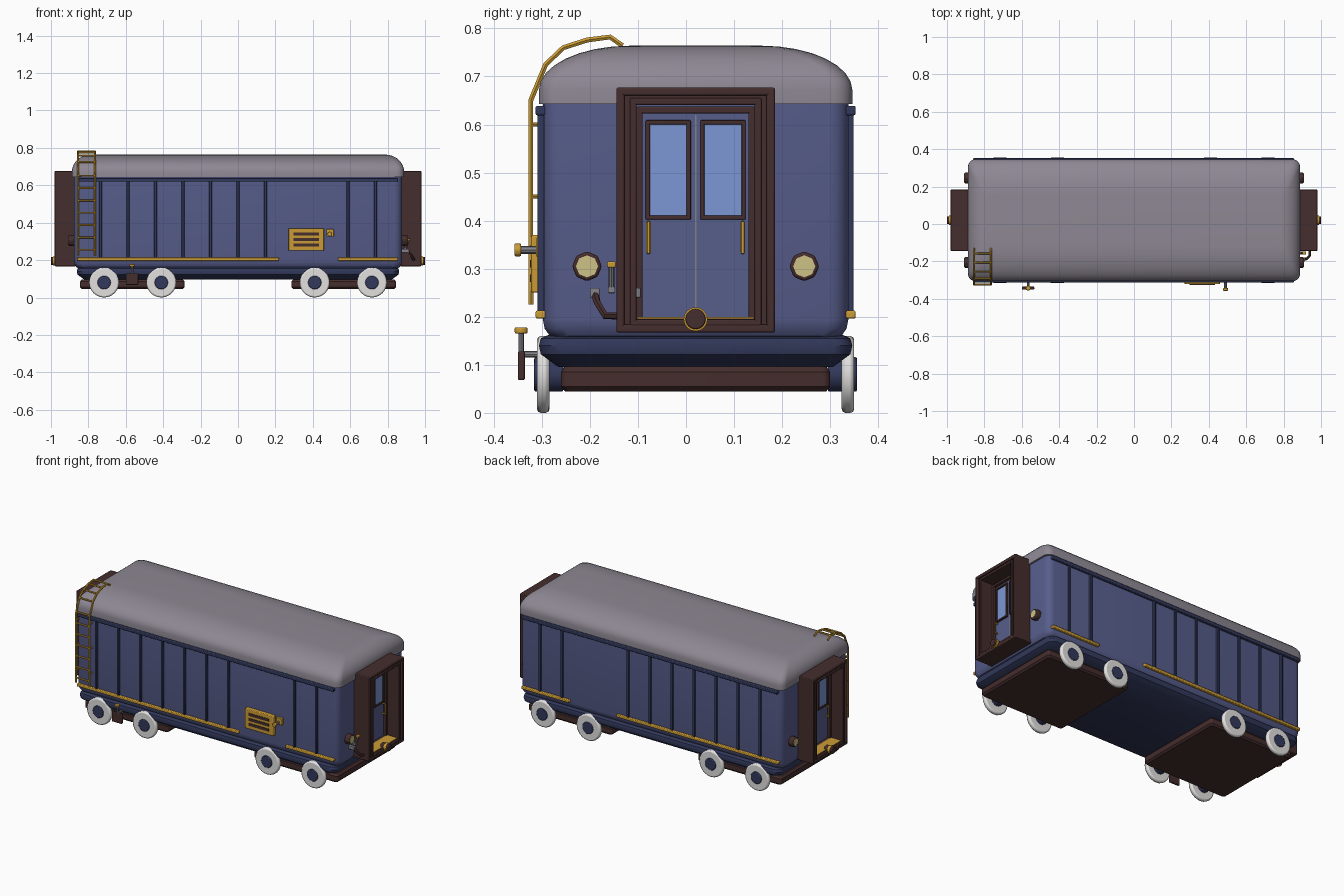
import bpy, bmesh, math
from mathutils import Vector, Matrix

if "Cube" in bpy.data.objects:
    bpy.data.objects.remove(bpy.data.objects["Cube"], do_unlink=True)

CY = 0.02          # centre line of the carriage
made = []


def material(name, *rgb):
    m = bpy.data.materials.new(name)
    m.use_nodes = True
    m.diffuse_color = (*rgb, 1)
    m.node_tree.nodes["Principled BSDF"].inputs["Base Color"].default_value = (*rgb, 1)
    return m


BLUE = material("body blue", 0.095, 0.11, 0.26)
DARK = material("dark blue", 0.032, 0.04, 0.105)
ROOF = material("roof grey", 0.27, 0.245, 0.29)
BROWN = material("dark brown", 0.06, 0.026, 0.026)
GOLD = material("golden yellow", 0.60, 0.33, 0.035)
WHITE = material("wheel white", 0.76, 0.75, 0.74)
CREAM = material("lamp cream", 0.62, 0.54, 0.24)
GLASS = material("window blue", 0.20, 0.31, 0.66)
STEEL = material("steel grey", 0.22, 0.22, 0.25)


def finish(name, bm, mat, bevel=0):
    bmesh.ops.recalc_face_normals(bm, faces=bm.faces)
    me = bpy.data.meshes.new(name)
    bm.to_mesh(me)
    bm.free()
    me.materials.append(mat)
    ob = bpy.data.objects.new(name, me)
    bpy.context.collection.objects.link(ob)
    if bevel:
        mod = ob.modifiers.new("soft edges", "BEVEL")
        mod.width, mod.segments, mod.limit_method = bevel, 2, "ANGLE"
    made.append(ob)
    return ob


def box(name, mat, x, y, z, bevel=0):
    """Box from (low, high) ranges."""
    bm = bmesh.new()
    bmesh.ops.create_cube(bm, size=1)
    for v in bm.verts:
        v.co = [(r[0] + r[1]) / 2 + c * abs(r[1] - r[0]) for r, c in zip((x, y, z), v.co)]
    return finish(name, bm, mat, bevel)


def rod(name, mat, a, b, r, sides=16, bevel=0):
    """Cylinder from point a to point b."""
    a, b = Vector(a), Vector(b)
    bm = bmesh.new()
    turn = (b - a).to_track_quat("Z", "Y").to_matrix().to_4x4()
    bmesh.ops.create_cone(bm, cap_ends=True, segments=sides, radius1=r, radius2=r,
                          depth=(b - a).length, matrix=Matrix.Translation((a + b) / 2) @ turn)
    return finish(name, bm, mat, bevel)


def loft(name, mat, rings, r=0.04, x=0):
    """Stack of rounded rectangles given as (half x, half y, z)."""
    bm = bmesh.new()
    loops = []
    for hx, hy, z in rings:
        loop = []
        for q, (sx, sy) in enumerate(((1, 1), (-1, 1), (-1, -1), (1, -1))):
            for k in range(5):
                t = math.pi / 2 * (q + k / 4)
                loop.append(bm.verts.new((x + sx * (hx - r) + r * math.cos(t),
                                          CY + sy * (hy - r) + r * math.sin(t), z)))
        loops.append(loop)
    for lo, hi in zip(loops, loops[1:]):
        for i in range(len(lo)):
            j = (i + 1) % len(lo)
            bm.faces.new((lo[i], lo[j], hi[j], hi[i]))
    bm.faces.new(loops[0])
    bm.faces.new(loops[-1])
    return finish(name, bm, mat)


def tube(name, mat, points, r):
    cu = bpy.data.curves.new(name + " path", "CURVE")
    cu.dimensions, cu.bevel_depth, cu.bevel_resolution, cu.use_fill_caps = "3D", r, 1, True
    sp = cu.splines.new("POLY")
    sp.points.add(len(points) - 1)
    for p, co in zip(sp.points, points):
        p.co = (*co, 1)
    tmp = bpy.data.objects.new("tmp", cu)
    bpy.context.collection.objects.link(tmp)
    bm = bmesh.new()
    me = tmp.to_mesh()
    bm.from_mesh(me)
    bpy.data.objects.remove(tmp, do_unlink=True)
    return finish(name, bm, mat)


def frame(name, mat, x, y, z, w, bevel=0):
    """Rectangular ring in the YZ plane, thick along x."""
    box(name + "_low_side", mat, x, (y[0], y[0] + w), z, bevel)
    box(name + "_high_side", mat, x, (y[1] - w, y[1]), z, bevel)
    box(name + "_top", mat, x, y, (z[1] - w, z[1]), bevel)
    box(name + "_bottom", mat, x, y, (z[0], z[0] + w), bevel)


# Body, chassis and roof
loft("body", BLUE, [(0.845, 0.288, 0.155), (0.862, 0.303, 0.16), (0.873, 0.314, 0.175),
                    (0.877, 0.318, 0.195), (0.877, 0.318, 0.66)])
loft("chassis", DARK, [(0.84, 0.30, 0.165), (0.858, 0.322, 0.155), (0.862, 0.326, 0.14),
                       (0.858, 0.322, 0.122), (0.82, 0.285, 0.095)])
arc = [math.pi / 2 * k / 8 for k in range(9)]
loft("roof", ROOF, [(0.888, 0.326, 0.643)] +
     [(0.888 - 0.10 * (1 - math.cos(t)), 0.326 - 0.19 * (1 - math.cos(t)),
       0.672 + 0.092 * math.sin(t)) for t in arc])

# Side trim, the same on both sides
for s in (-1, 1):
    def side(a, b):
        return sorted((CY + s * a, CY + s * b))
    for i in (-5, -4, -3, -2, -1, 0, 1, 4, 5):
        box("side_rib", DARK, (i * 0.147 - 0.007, i * 0.147 + 0.007), side(0.31, 0.329), (0.21, 0.625), 0.003)
    box("eaves_beam", DARK, (-0.855, 0.855), side(0.31, 0.333), (0.619, 0.639), 0.004)
    for a, b in ((-0.86, 0.22), (0.535, 0.855)):
        box("side_rail", GOLD, (a, b), side(0.31, 0.333), (0.196, 0.213), 0.004)
    # Wheels
    for x in (-0.716, -0.41, 0.41, 0.716):
        rod("wheel", WHITE, (x, CY + s * 0.304, 0.08), (x, CY + s * 0.33, 0.08), 0.08, 24, 0.008)
        rod("wheel_hub", DARK, (x, CY + s * 0.275, 0.08), (x, CY + s * 0.336, 0.08), 0.036, 16, 0.004)

# Bogies
for x in (-0.565, 0.565):
    loft("bogie", BROWN, [(0.27, 0.272, 0.045), (0.28, 0.28, 0.055), (0.28, 0.28, 0.085),
                          (0.27, 0.272, 0.097)], 0.015, x)

# Gangways, doors and lamps at both ends
for s in (-1, 1):
    def out(a, b):
        return sorted((s * a, s * b))

    def wide(h):
        return (CY - h, CY + h)
    frame("gangway", BROWN, out(0.865, 0.98), wide(0.165), (0.167, 0.677), 0.017, 0.004)
    frame("gangway_fold", BROWN, out(0.87, 0.968), wide(0.149), (0.183, 0.661), 0.013)
    frame("gangway_lining", BROWN, out(0.87, 0.978), wide(0.137), (0.18, 0.655), 0.014, 0.003)
    frame("door_frame", BROWN, out(0.87, 0.90), wide(0.124), (0.185, 0.637), 0.014, 0.003)
    box("gangway_floor", GOLD, out(0.87, 0.965), wide(0.122), (0.185, 0.199))
    box("door_panel", BLUE, out(0.87, 0.882), wide(0.112), (0.195, 0.625))
    box("door_seam", STEEL, out(0.88, 0.884), wide(0.0015), (0.198, 0.62))
    for t in (-1, 1):
        yc = CY + t * 0.057
        box("door_window", GLASS, out(0.88, 0.885), (yc - 0.04, yc + 0.04), (0.41, 0.602))
        frame("window_frame", BROWN, out(0.88, 0.893), (yc - 0.047, yc + 0.047), (0.402, 0.609), 0.009, 0.002)
        yh = CY + t * 0.098
        tube("door_handle", GOLD, [(s * 0.88, yh, 0.335), (s * 0.9, yh, 0.335),
                                   (s * 0.9, yh, 0.395), (s * 0.88, yh, 0.395)], 0.005)
        yl = CY + t * 0.226
        rod("lamp_housing", BROWN, (s * 0.87, yl, 0.305), (s * 0.905, yl, 0.305), 0.031, 8, 0.005)
        rod("lamp_lens", CREAM, (s * 0.89, yl, 0.305), (s * 0.908, yl, 0.305), 0.023, 8)
    rod("coupler_ring", GOLD, (s * 0.975, CY, 0.195), (s * 0.99, CY, 0.195), 0.025, 16)
    rod("coupler", BROWN, (s * 0.95, CY, 0.195), (s, CY, 0.195), 0.021, 16, 0.003)

# Brake hose and lever on the right-hand end
tube("brake_hose", BROWN, [(0.905, -0.19, 0.25), (0.925, -0.185, 0.23), (0.94, -0.168, 0.202),
                           (0.94, -0.135, 0.202), (0.925, -0.115, 0.22), (0.905, -0.107, 0.25)], 0.008)
for y in (-0.19, -0.105):
    box("hose_connector", STEEL, (0.87, 0.915), (y - 0.01, y + 0.01), (0.24, 0.26), 0.002)
rod("end_lever", STEEL, (0.89, -0.155, 0.25), (0.91, -0.155, 0.305), 0.006, 8)
box("end_lever_grip", GOLD, (0.9, 0.92), (-0.164, -0.146), (0.302, 0.315), 0.003)
box("end_lever_base", STEEL, (0.87, 0.9), (-0.162, -0.148), (0.25, 0.262))

# Ladder curling over the roof
path = [(-0.323, 0.225), (-0.323, 0.65), (-0.292, 0.725), (-0.255, 0.76), (-0.205, 0.776),
        (-0.158, 0.782), (-0.132, 0.764)]
for x in (-0.855, -0.765):
    tube("ladder_rail", GOLD, [(x, y, z) for y, z in path], 0.006)
    for z in (0.3, 0.45, 0.6):
        rod("ladder_bracket", GOLD, (x, -0.323, z), (x, -0.295, z), 0.004, 8)
for y, z in [(-0.323, 0.255 + 0.066 * i) for i in range(7)] + path[2:6]:
    rod("ladder_rung", GOLD, (-0.855, y, z), (-0.765, y, z), 0.005, 8)

# Vent panel with slots, and its knob
box("vent_panel", GOLD, (0.27, 0.46), (-0.322, -0.295), (0.25, 0.37), 0.004)
for z in (0.28, 0.31, 0.34):
    box("vent_slot", BROWN, (0.298, 0.432), (-0.325, -0.32), (z - 0.008, z + 0.008))
box("knob_plate", GOLD, (0.472, 0.512), (-0.312, -0.295), (0.325, 0.365), 0.003)
rod("knob_stem", STEEL, (0.49, -0.3, 0.339), (0.49, -0.345, 0.339), 0.008, 8)
rod("knob", GOLD, (0.49, -0.343, 0.339), (0.49, -0.357, 0.339), 0.014, 8, 0.003)

# Brake lever under the sill
box("brake_box", BROWN, (-0.6, -0.533), (-0.35, -0.335), (0.068, 0.128), 0.004)
rod("brake_stem", STEEL, (-0.566, -0.343, 0.12), (-0.566, -0.343, 0.17), 0.006, 8)
rod("brake_handle", GOLD, (-0.566, -0.343, 0.165), (-0.566, -0.343, 0.178), 0.014, 8, 0.003)
rod("brake_pivot", STEEL, (-0.566, -0.343, 0.122), (-0.566, -0.28, 0.122), 0.007, 8)

# Smooth shading with sharp edges kept
bpy.ops.object.select_all(action="DESELECT")
for ob in made:
    ob.select_set(True)
bpy.context.view_layer.objects.active = made[0]
bpy.ops.object.shade_smooth_by_angle(angle=math.radians(32))
